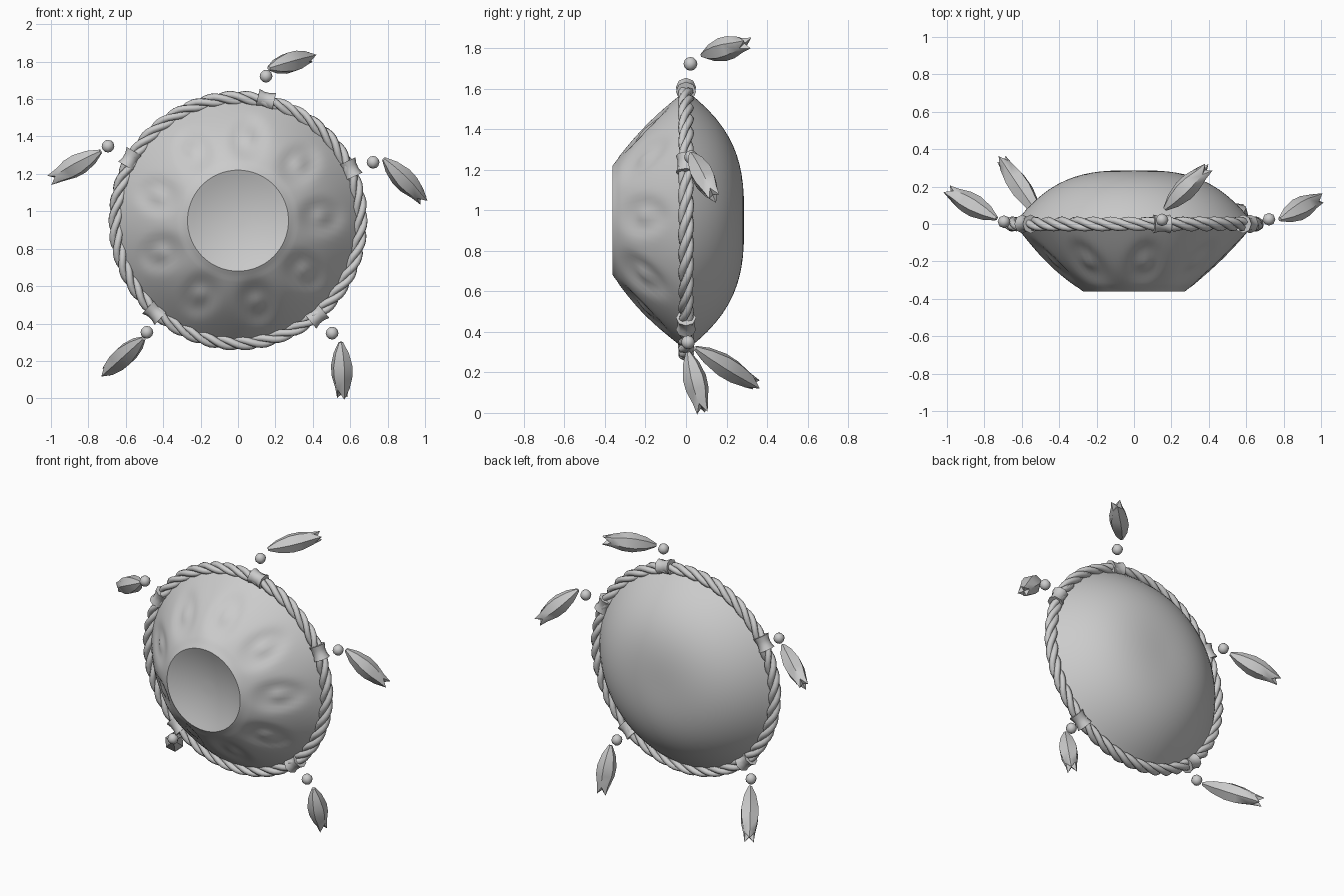
import bpy
import bmesh
from math import sin, cos, pi, atan2, hypot, exp, radians
from mathutils import Vector

cube = bpy.data.objects.get("Cube")
if cube:
    bpy.data.objects.remove(cube)

GREY = (0.6, 0.6, 0.6, 1)
grey = bpy.data.materials.new("plain grey")
grey.use_nodes = True
grey.diffuse_color = GREY
grey.node_tree.nodes["Principled BSDF"].inputs["Base Color"].default_value = GREY

CENTRE = Vector((0, 0, 0.95))
RIM = 0.64


def add_mesh(name, bm, smooth_angle):
    bmesh.ops.recalc_face_normals(bm, faces=bm.faces)
    mesh = bpy.data.meshes.new(name)
    bm.to_mesh(mesh)
    bm.free()
    mesh.materials.append(grey)
    obj = bpy.data.objects.new(name, mesh)
    bpy.context.collection.objects.link(obj)
    bpy.ops.object.select_all(action='DESELECT')
    obj.select_set(True)
    bpy.context.view_layer.objects.active = obj
    bpy.ops.object.shade_smooth_by_angle(angle=radians(smooth_angle))
    return obj


def lathe(profile, sides):
    """Turn (radius, height) pairs round local z, closing both ends."""
    bm = bmesh.new()
    rings = [[bm.verts.new((r * cos(2 * pi * i / sides), r * sin(2 * pi * i / sides), h))
              for i in range(sides)] for r, h in profile]
    for a, b in zip(rings, rings[1:]):
        for i in range(sides):
            j = (i + 1) % sides
            bm.faces.new((a[i], a[j], b[j], b[i]))
    for ring, height in ((rings[0], profile[0][1]), (rings[-1], profile[-1][1])):
        tip = bm.verts.new((0, 0, height))
        for i in range(sides):
            bm.faces.new((ring[i], ring[(i + 1) % sides], tip))
    return bm, rings


def place(obj, location, direction):
    obj.location = location
    obj.rotation_mode = 'QUATERNION'
    obj.rotation_quaternion = Vector((0, 0, 1)).rotation_difference(direction)


# Drum shell: dished centre, sloping front and domed back
profile = [(0.27 * k / 8, -0.362 + 0.05 * (1 - (k / 8) ** 2)) for k in range(1, 9)]
for k in range(1, 25):
    t = 1 - k / 24
    profile.append((RIM - 0.37 * t, -0.362 * t - 0.035 * sin(pi * t)
                    if t < 0.9 else -0.362 * t - 0.035 * sin(pi * t) * 0.8))
profile = [(r, max(h, -0.365)) for r, h in profile]
profile += [(r, 0.287 * (1 - (r / RIM) ** 3))
            for r in [RIM * (1 - k / 14) for k in range(1, 14)]]
bm, rings = lathe(profile, 108)

# Nine shallow note fields hammered into the front
for ring in rings[8:31]:
    for v in ring:
        r, angle = hypot(v.co.x, v.co.y), atan2(-v.co.y, v.co.x)
        step = 2 * pi / 9
        off = (angle - 0.05 + step / 2) % step - step / 2
        q = ((r - 0.45) / 0.11) ** 2 + (off * r / 0.09) ** 2
        v.co.z += 0.028 * exp(-q * q) - 0.017 * exp(-6 * q)
place(add_mesh("drum_shell", bm, 40), CENTRE, Vector((0, 1, 0)))

# Twisted rope round the rim
for s in range(3):
    curve = bpy.data.curves.new("rope_strand", 'CURVE')
    curve.dimensions = '3D'
    curve.bevel_depth = 0.02
    curve.bevel_resolution = 1
    spline = curve.splines.new('POLY')
    count = 168
    spline.points.add(count - 1)
    spline.use_cyclic_u = True
    for i, p in enumerate(spline.points):
        a = 2 * pi * i / count
        twist = 14 * a + s * 2 * pi / 3
        r = 0.655 + 0.02 * cos(twist)
        p.co = (r * cos(a), 0.02 * sin(twist), CENTRE.z + r * sin(a), 1)
    curve.materials.append(grey)
    strand = bpy.data.objects.new("rope_strand", curve)
    bpy.context.collection.objects.link(strand)

# Each hanging charm: cuff angle point, bead, pod base, pod tip
charms = {
    "top": ((0.15, 1.60), (0.15, 0.022, 1.722), (0.165, 0.08, 1.765), (0.385, 0.295, 1.825)),
    "left_upper": ((0.62, 1.235), (0.722, 0.025, 1.262), (0.78, 0.025, 1.28), (0.985, 0.135, 1.07)),
    "left_lower": ((0.43, 0.43), (0.503, 0.01, 0.348), (0.55, 0.01, 0.30), (0.56, 0.08, 0.02)),
    "right_lower": ((-0.445, 0.46), (-0.487, 0.01, 0.353), (-0.505, 0.045, 0.32), (-0.705, 0.34, 0.14)),
    "right_upper": ((-0.58, 1.283), (-0.695, 0.012, 1.348), (-0.735, 0.03, 1.32), (-0.985, 0.17, 1.175)),
}
for side, (cuff, bead, base, tip) in charms.items():
    # Flared cuff wrapped round the rope
    out = (Vector((cuff[0], 0, cuff[1])) - CENTRE).normalized()
    bm, _ = lathe([(0.05, -0.045), (0.041, -0.015), (0.041, 0.015), (0.05, 0.045)], 8)
    place(add_mesh("cuff_" + side, bm, 50), CENTRE + out * 0.662, Vector((-out.z, 0, out.x)))

    # Round bead
    bm = bmesh.new()
    bmesh.ops.create_uvsphere(bm, u_segments=8, v_segments=6, radius=0.034)
    add_mesh("bead_" + side, bm, 60).location = bead

    # Leaf pod with a ragged tip
    axis = Vector(tip) - Vector(base)
    n = axis.length
    bm, rings = lathe([(0.012, 0), (0.042, 0.2 * n), (0.06, 0.45 * n),
                       (0.058, 0.65 * n), (0.04, 0.88 * n), (0.032, 0.97 * n)], 6)
    for i, v in enumerate(rings[-1]):
        v.co.z += 0.03 if i % 2 else -0.02
    place(add_mesh("pod_" + side, bm, 50), base, axis)
